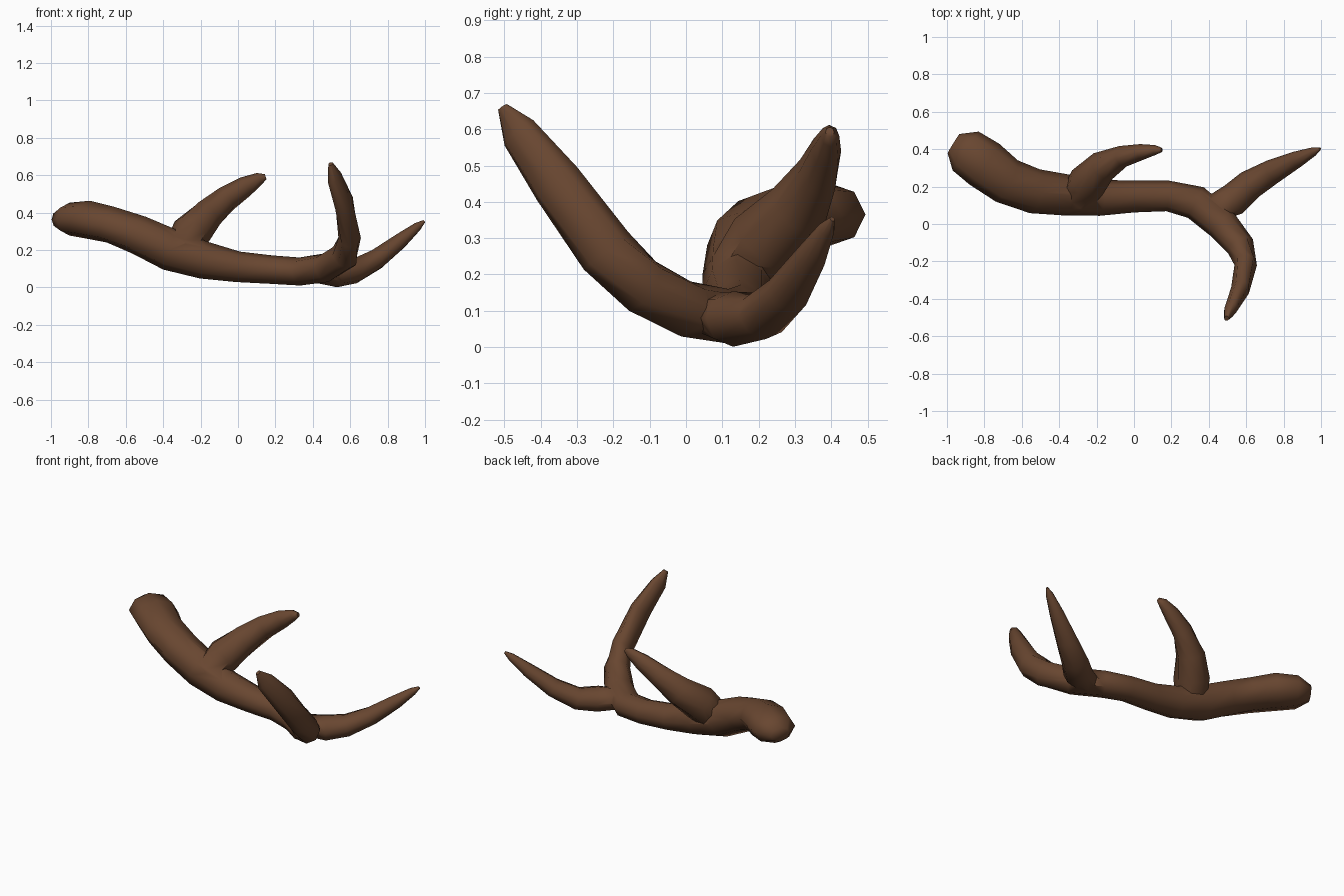
import bpy
import bmesh
from math import sin, cos, tau
from mathutils import Vector

old = bpy.data.objects.get("Cube")
if old:
    bpy.data.objects.remove(old)

SIDES = 8

brown = bpy.data.materials.new("antler_brown")
brown.use_nodes = True
colour = (0.14, 0.062, 0.03, 1)
brown.diffuse_color = colour
bsdf = brown.node_tree.nodes["Principled BSDF"]
bsdf.inputs["Base Color"].default_value = colour
bsdf.inputs["Roughness"].default_value = 0.8


def tube(name, path):
    """Closed tapered tube through (x, y, z, side radius, upright radius)."""
    bm = bmesh.new()
    pts = [Vector(p[:3]) for p in path]
    rings = []
    for i, p in enumerate(path):
        a, b = pts[max(i - 1, 0)], pts[min(i + 1, len(pts) - 1)]
        along = (b - a).normalized()
        side = along.cross(Vector((0, 0, 1))).normalized()
        up = side.cross(along)
        angles = [tau * k / SIDES for k in range(SIDES)]
        rings.append([bm.verts.new(pts[i] + side * p[3] * cos(t) + up * p[4] * sin(t))
                      for t in angles])
    for r, s in zip(rings, rings[1:]):
        for k in range(SIDES):
            n = (k + 1) % SIDES
            bm.faces.new((r[k], r[n], s[n], s[k]))
    bm.faces.new(rings[0][::-1])
    bm.faces.new(rings[-1])
    bmesh.ops.recalc_face_normals(bm, faces=bm.faces[:])
    mesh = bpy.data.meshes.new(name)
    bm.to_mesh(mesh)
    bm.free()
    mesh.materials.append(brown)
    obj = bpy.data.objects.new(name, mesh)
    bpy.context.collection.objects.link(obj)
    return obj


# Main beam, from the thick burr to the raised front point
antler = tube("antler", [
    (-.965, .43, .362, .06, .045),
    (-.90, .39, .365, .125, .088),
    (-.80, .32, .362, .135, .102),
    (-.68, .23, .335, .125, .098),
    (-.53, .175, .28, .12, .105),
    (-.36, .155, .2, .11, .112),
    (-.18, .14, .145, .096, .1),
    (0, .147, .11, .085, .082),
    (.18, .15, .095, .082, .076),
    (.33, .115, .085, .092, .075),
    (.47, .0, .105, .088, .078),
    (.57, -.12, .168, .076, .08),
    (.597, -.22, .265, .06, .08),
    (.567, -.355, .45, .05, .074),
    (.515, -.46, .59, .034, .056),
    (.495, -.505, .66, .013, .016),
])

# Rear fork
rear_tine = tube("rear_tine", [
    (.40, .07, .088, .07, .06),
    (.53, .13, .077, .088, .076),
    (.62, .21, .086, .08, .066),
    (.74, .28, .15, .066, .056),
    (.87, .345, .25, .045, .042),
    (.96, .387, .325, .024, .024),
    (.995, .403, .353, .007, .008),
])

# Upright middle tine
middle_tine = tube("middle_tine", [
    (-.31, .14, .19, .09, .09),
    (-.25, .22, .295, .105, .108),
    (-.165, .31, .385, .085, .09),
    (-.06, .362, .475, .058, .07),
    (.04, .385, .54, .043, .055),
    (.115, .396, .582, .026, .033),
    (.148, .396, .592, .012, .014),
])

# Fuse the tines into the beam
bpy.context.view_layer.objects.active = antler
antler.select_set(True)
for tine in (rear_tine, middle_tine):
    fuse = antler.modifiers.new("fuse", "BOOLEAN")
    fuse.operation = "UNION"
    fuse.solver = "EXACT"
    fuse.object = tine
    bpy.ops.object.modifier_apply(modifier=fuse.name)
    bpy.data.objects.remove(tine)

bpy.ops.object.shade_smooth_by_angle(angle=1.1)
